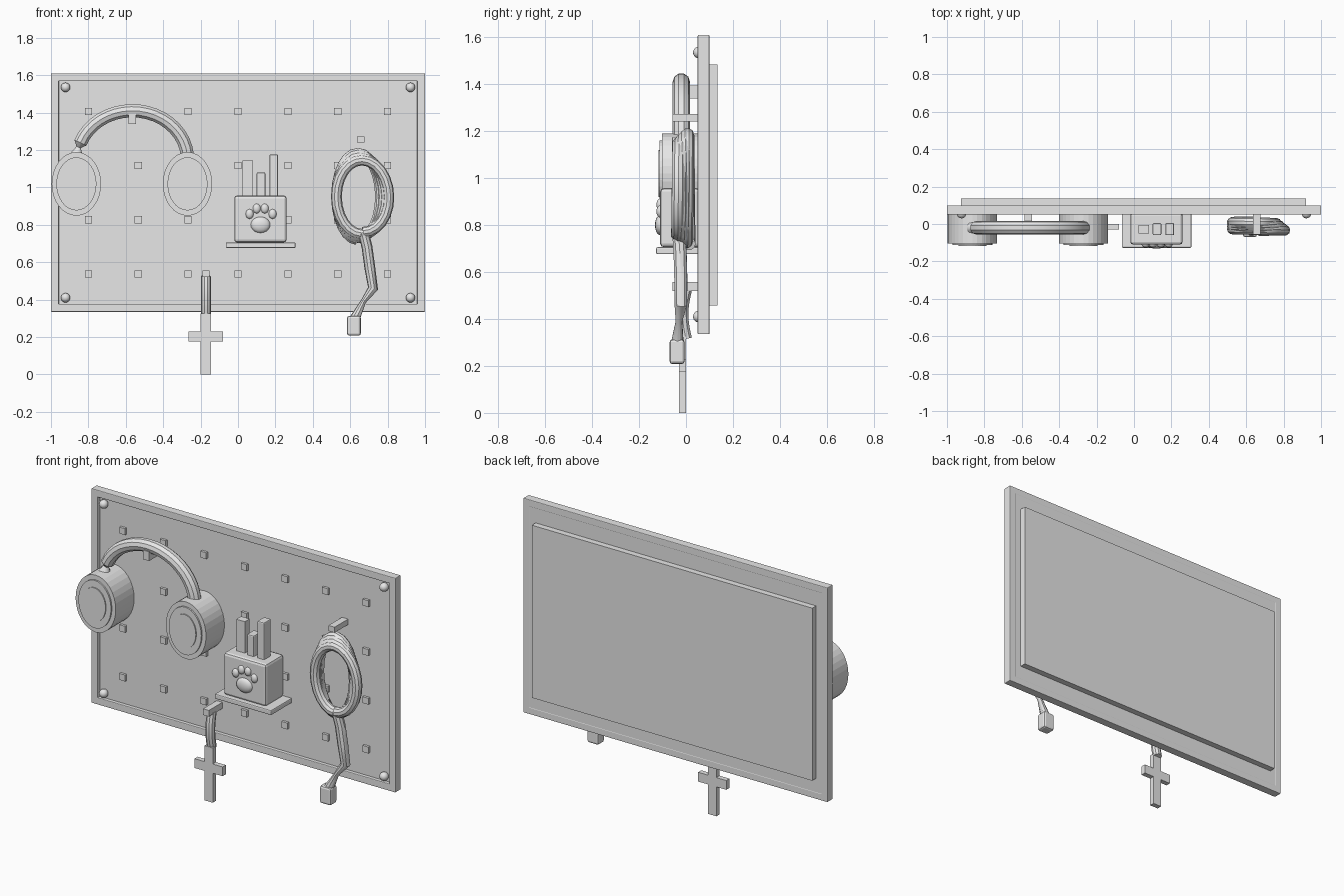
import bpy, math
from mathutils import Vector

if "Cube" in bpy.data.objects:
    bpy.data.objects.remove(bpy.data.objects["Cube"])

grey = bpy.data.materials.new("light_grey")
grey.diffuse_color = (0.8, 0.8, 0.8, 1)
grey.use_nodes = True
grey.node_tree.nodes["Principled BSDF"].inputs["Base Color"].default_value = grey.diffuse_color


def finish(ob, name, smooth=False, bevel=0.0):
    ob.name = name
    ob.data.materials.clear()
    ob.data.materials.append(grey)
    if bevel:
        m = ob.modifiers.new("bevel", "BEVEL")
        m.width, m.segments = bevel, 2
    if smooth:
        bpy.ops.object.select_all(action="DESELECT")
        ob.select_set(True)
        bpy.context.view_layer.objects.active = ob
        bpy.ops.object.shade_smooth_by_angle(angle=math.radians(35))
    return ob


def box(name, x0, x1, y0, y1, z0, z1, bevel=0.0):
    bpy.ops.mesh.primitive_cube_add(size=1, location=((x0 + x1) / 2, (y0 + y1) / 2, (z0 + z1) / 2))
    ob = bpy.context.object
    ob.scale = (x1 - x0, y1 - y0, z1 - z0)
    bpy.ops.object.transform_apply(location=False, rotation=False, scale=True)
    return finish(ob, name, False, bevel)


def ball(name, loc, size):
    bpy.ops.mesh.primitive_uv_sphere_add(segments=16, ring_count=10, radius=1, location=loc)
    ob = bpy.context.object
    ob.scale = size
    bpy.ops.object.transform_apply(location=False, rotation=False, scale=True)
    return finish(ob, name, True)


def disc(name, x, z, rx, rz, y0, y1):
    bpy.ops.mesh.primitive_cylinder_add(vertices=32, radius=1, depth=y1 - y0,
                                        location=(x, (y0 + y1) / 2, z), rotation=(math.pi / 2, 0, 0))
    ob = bpy.context.object
    ob.scale = (rx, rz, 1)
    bpy.ops.object.transform_apply(location=False, rotation=True, scale=True)
    return finish(ob, name)


def tube(name, pts, r):
    """Round tube through (x, y, z, relative radius) points."""
    cu = bpy.data.curves.new(name, "CURVE")
    cu.dimensions = "3D"
    cu.bevel_depth, cu.bevel_resolution, cu.use_fill_caps = r, 3, True
    sp = cu.splines.new("POLY")
    sp.points.add(len(pts) - 1)
    for p, (x, y, z, k) in zip(sp.points, pts):
        p.co, p.radius = (x, y, z, 1), k
    tmp = bpy.data.objects.new(name + "_path", cu)
    bpy.context.collection.objects.link(tmp)
    me = bpy.data.meshes.new_from_object(tmp.evaluated_get(bpy.context.evaluated_depsgraph_get()))
    bpy.data.objects.remove(tmp)
    ob = bpy.data.objects.new(name, me)
    bpy.context.collection.objects.link(ob)
    return finish(ob, name, True)


# Board: recessed panel, raised rim, rear plate
Z0, Z1, RIM = 0.335, 1.61, 0.042
box("board_panel", -0.98, 0.98, 0.07, 0.099, Z0 + 0.02, Z1 - 0.02)
for s in (-1, 1):
    a, b = sorted((s * 1.0, s * (1 - RIM)))
    box("rim_side", a, b, 0.05, 0.10, Z0, Z1, 0.004)
box("rim_top", -1, 1, 0.05, 0.10, Z1 - RIM, Z1, 0.004)
box("rim_bottom", -1, 1, 0.05, 0.10, Z0, Z0 + RIM, 0.004)
box("rear_plate", -0.925, 0.92, 0.095, 0.135, 0.457, 1.483)

# Pegs in a regular grid and corner screws
for i in range(7):
    for j in range(4):
        x, z = -0.8 + i * 1.6 / 6, 0.537 + j * 0.29
        box("peg", x - 0.019, x + 0.019, 0.055, 0.08, z - 0.019, z + 0.019)
for x in (-0.922, 0.922):
    for z in (0.41, 1.535):
        ball("corner_screw", (x, 0.055, z), (0.025, 0.025, 0.025))

# Hooks
box("headphone_hook", -0.585, -0.545, -0.057, 0.075, 1.34, 1.395)
box("cord_hook", 0.635, 0.675, -0.057, 0.075, 1.24, 1.273)
box("key_hook", -0.19, -0.152, -0.057, 0.075, 0.52, 0.557)

# Headphones: layered cups and a headband pinched at the left end
for x in (-0.864, -0.27):
    disc("ear_cup", x, 1.019, 0.132, 0.17, -0.103, 0.07)
    disc("ear_cup_ring", x, 1.019, 0.107, 0.142, -0.112, -0.10)
    disc("ear_cup_cap", x, 1.019, 0.075, 0.10, -0.118, -0.11)
band = []
for i in range(19):
    t = math.radians(5 + 155 * i / 18)
    band.append((-0.565 + 0.295 * math.cos(t), -0.02, 1.15 + 0.26 * math.sin(t), 1.0))
band += [(-0.852, -0.02, 1.215, 0.35), (-0.862, -0.02, 1.18, 0.9)]
tube("headband", band, 0.037)

# Shelf with pen holder
box("shelf", -0.065, 0.307, -0.127, 0.07, 0.676, 0.706, 0.006)
box("pen_holder", -0.02, 0.26, -0.11, 0.06, 0.706, 0.957, 0.015)
box("pen_left", 0.024, 0.08, -0.05, -0.005, 0.9, 1.144)
box("pen_middle", 0.10, 0.146, -0.06, 0.005, 0.9, 1.08, 0.006)
box("pen_right", 0.168, 0.214, -0.06, 0.005, 0.9, 1.176, 0.006)

# Paw print relief
ball("paw_pad", (0.12, -0.11, 0.80), (0.052, 0.022, 0.043))
for x, z in ((0.062, 0.858), (0.10, 0.887), (0.143, 0.887), (0.185, 0.858)):
    ball("paw_toe", (x, -0.11, z), (0.021, 0.016, 0.026))

# Key fob: strap and cross
strap = []
for i in range(9):
    t = i / 8
    strap.append((-0.172, 0.0 - 0.015 * math.sin(math.pi * t), 0.525 - 0.21 * t, 1))
tube("fob_strap", strap, 0.0265)
box("cross_upright", -0.20, -0.145, -0.03, 0.0, 0.0, 0.325)
box("cross_arm", -0.265, -0.08, -0.03, 0.0, 0.175, 0.23)

# Coiled cord: elliptical turns that shift down and widen toward the front
coil = []
turns, steps = 4, 24
for i in range(turns * steps + 1):
    t = i / (turns * steps)
    a = math.radians(-90) - 2 * math.pi * i / steps
    rx, rz = 0.112 + 0.03 * t, 0.235 - 0.045 * t
    cx, cz = 0.638 + 0.03 * t, 0.955 - 0.005 * t
    coil.append((cx + rx * math.cos(a), 0.012 - 0.048 * t, cz + rz * math.sin(a), 1))
tube("cord_coil", coil, 0.029)
tube("cord_tail", [(0.672, -0.03, 0.755, 1), (0.69, -0.025, 0.68, 1), (0.705, -0.022, 0.57, 1),
                   (0.722, -0.022, 0.46, 0.95), (0.67, -0.03, 0.39, 0.5),
                   (0.625, -0.037, 0.30, 0.95)], 0.029)
box("cord_plug", 0.583, 0.657, -0.07, -0.006, 0.208, 0.313, 0.012)
